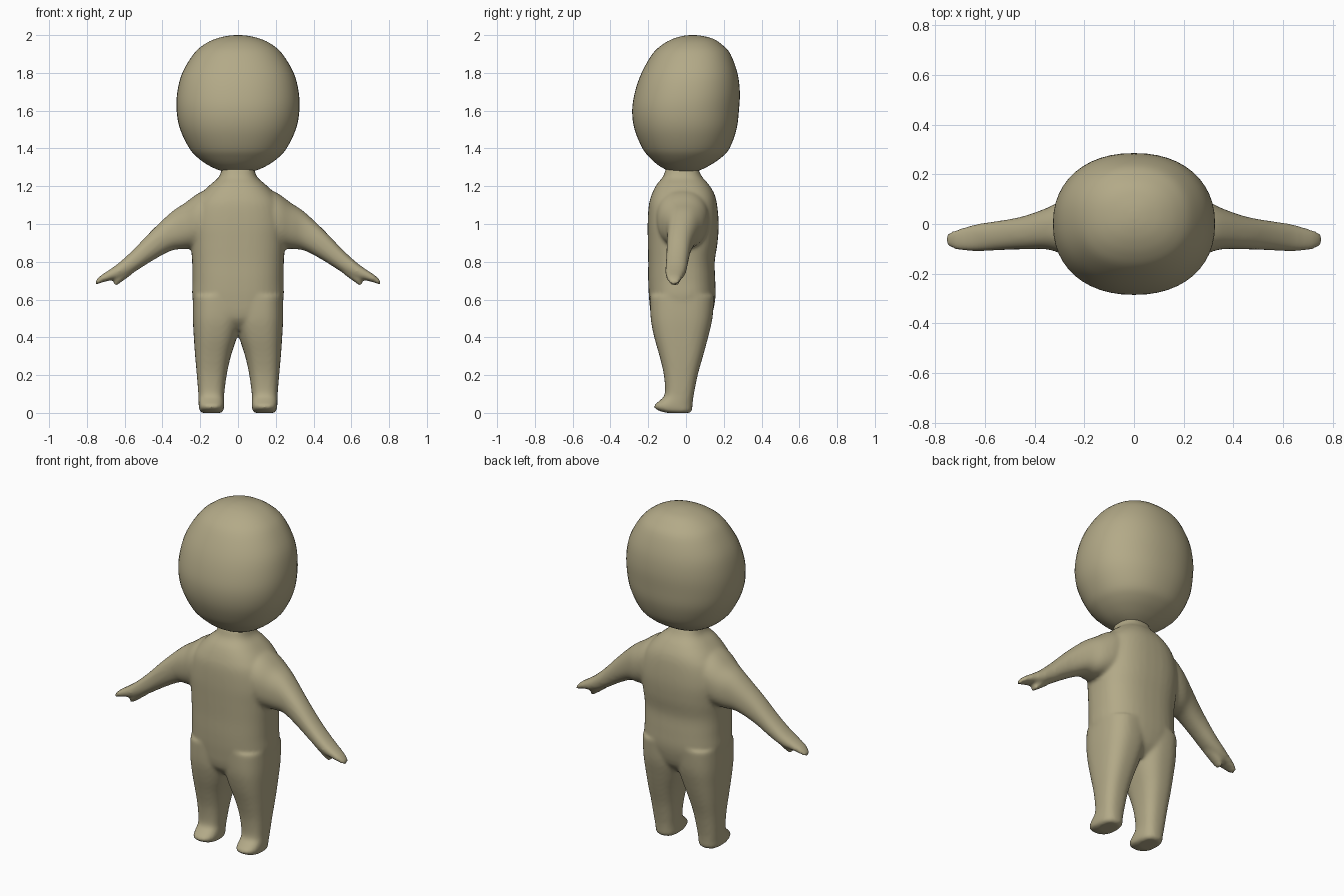
import bpy, bmesh, math
from mathutils import Vector

if "Cube" in bpy.data.objects:
    bpy.data.objects.remove(bpy.data.objects["Cube"])

clay = bpy.data.materials.new("olive clay")
clay.diffuse_color = (0.45, 0.40, 0.245, 1)
clay.use_nodes = True
clay.node_tree.nodes["Principled BSDF"].inputs["Base Color"].default_value = clay.diffuse_color


def spline(rows, steps):
    """Catmull-Rom interpolation through the section rows."""
    pts = [Vector(r) for r in rows]
    out = []
    for i in range(len(pts) - 1):
        a, b, c, d = pts[max(i - 1, 0)], pts[i], pts[i + 1], pts[min(i + 2, len(pts) - 1)]
        for s in range(steps):
            t = s / steps
            out.append(0.5 * (2 * b + (c - a) * t + (2 * a - 5 * b + 4 * c - d) * t * t
                              + (3 * b - a - 3 * c + d) * t ** 3))
    return out + [pts[-1]]


def loft(bm, rows, axis="z", power=2.3, sides=40, steps=4, mirror=1):
    """Skin rounded sections (station, a0, a1, b0, b1) along z (a=x) or x (a=z)."""
    rings = []
    for t, a0, a1, b0, b1 in spline(rows, steps):
        ring = []
        for k in range(sides):
            ang = 2 * math.pi * k / sides
            c, s = math.cos(ang), math.sin(ang)
            a = (a0 + a1) / 2 + (a1 - a0) / 2 * math.copysign(abs(c) ** (2 / power), c)
            b = (b0 + b1) / 2 + (b1 - b0) / 2 * math.copysign(abs(s) ** (2 / power), s)
            x, y, z = (a, b, t) if axis == "z" else (t, b, a)
            ring.append(bm.verts.new((x * mirror, y, z)))
        rings.append(ring)
    faces = [bm.faces.new(rings[0]), bm.faces.new(rings[-1][::-1])]
    for lo, hi in zip(rings, rings[1:]):
        for k in range(sides):
            n = (k + 1) % sides
            faces.append(bm.faces.new((lo[k], hi[k], hi[n], lo[n])))
    bmesh.ops.recalc_face_normals(bm, faces=faces)


def finish(bm, name):
    mesh = bpy.data.meshes.new(name)
    bm.to_mesh(mesh)
    bm.free()
    mesh.materials.append(clay)
    mesh.shade_smooth()
    obj = bpy.data.objects.new(name, mesh)
    bpy.context.collection.objects.link(obj)
    return obj


def sym(z, w, y0, y1):
    return (z, -w, w, y0, y1)


# Head: rounded egg, fuller at the lower front
bm = bmesh.new()
loft(bm, [sym(1.268, .04, -.06, .03), sym(1.285, .10, -.10, .075), sym(1.31, .155, -.145, .125),
          sym(1.35, .212, -.19, .185), sym(1.4, .257, -.23, .23), sym(1.5, .306, -.272, .267),
          sym(1.6, .325, -.285, .28), sym(1.7, .321, -.27, .285), sym(1.8, .295, -.235, .272),
          sym(1.9, .235, -.178, .235), sym(1.95, .18, -.125, .19), sym(1.98, .12, -.07, .145),
          sym(1.995, .06, -.02, .09), sym(2.0, .015, .02, .05)], power=2.2, sides=48)
finish(bm, "head")

# Body: torso, limbs and hands fused into one soft skin
bm = bmesh.new()
loft(bm, [sym(.44, .15, -.13, .08), sym(.5, .20, -.18, .13), sym(.6, .24, -.195, .155),
          sym(.7, .241, -.2, .155), sym(.8, .243, -.2, .152), sym(.9, .25, -.202, .167),
          sym(1.0, .255, -.203, .173), sym(1.1, .235, -.197, .165), sym(1.16, .195, -.18, .15),
          sym(1.21, .145, -.155, .12), sym(1.25, .10, -.122, .085), sym(1.30, .085, -.105, .06)],
     power=2.5)
for side in (-1, 1):
    # Leg and foot
    loft(bm, [(0, .09, .19, -.10, .02), (.012, .077, .204, -.145, .032), (.035, .073, .208, -.172, .034),
              (.065, .074, .209, -.14, .037), (.10, .073, .21, -.112, .042), (.2, .06, .218, -.117, .062),
              (.3, .038, .227, -.14, .09), (.4, .006, .234, -.168, .117), (.5, -.02, .239, -.187, .14),
              (.62, -.03, .238, -.19, .15)], power=2.6, mirror=side)
    # Arm and mitten hand
    loft(bm, [(.08, .95, 1.21, -.15, .12), (.2, .88, 1.168, -.155, .12), (.28, .868, 1.112, -.125, .1),
              (.35, .86, 1.065, -.102, .065), (.45, .808, .972, -.102, .03), (.55, .745, .868, -.106, .012),
              (.62, .712, .803, -.11, .002), (.67, .703, .765, -.109, -.01), (.72, .69, .732, -.102, -.025),
              (.745, .68, .71, -.09, -.035), (.757, .68, .692, -.075, -.05)], "x", mirror=side)
    # Thumb
    loft(bm, [(.56, .735, .79, -.09, -.025), (.61, .698, .75, -.092, -.025), (.64, .677, .72, -.09, -.03),
              (.657, .669, .688, -.08, -.04)], "x", mirror=side)
body = finish(bm, "body")
skin = body.modifiers.new("fuse", "REMESH")
skin.mode = "VOXEL"
skin.voxel_size = 0.01
skin.use_smooth_shade = True
soft = body.modifiers.new("soften", "SMOOTH")
soft.factor = 0.5
soft.iterations = 8
